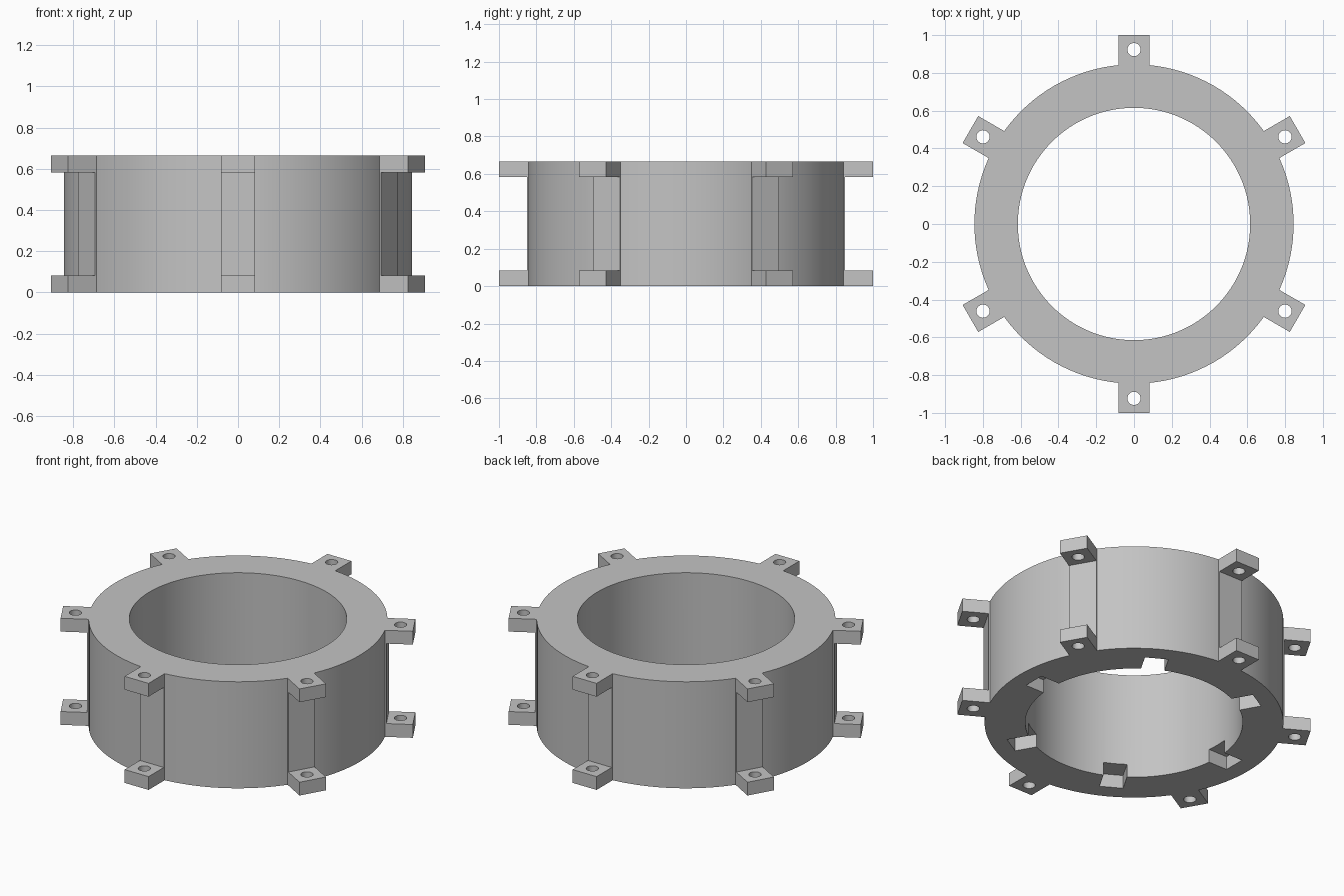
import bpy
import bmesh
from math import radians
from mathutils import Matrix, Vector

if "Cube" in bpy.data.objects:
    bpy.data.objects.remove(bpy.data.objects["Cube"], do_unlink=True)

HEIGHT = 0.665
OUTER, INNER = 0.845, 0.615
TAB_TIP, TAB_WIDTH, TAB_THICK = 1.0, 0.165, 0.083
PAD_FACE = 0.85
HOLE_POS, HOLE_RADIUS = 0.923, 0.035


def finish(name, bm):
    mesh = bpy.data.meshes.new(name)
    bm.to_mesh(mesh)
    bm.free()
    obj = bpy.data.objects.new(name, mesh)
    bpy.context.collection.objects.link(obj)
    return obj


def add_cylinder(bm, radius, z0, z1, segments, x=0, turn=0):
    place = Matrix.Rotation(radians(turn), 4, 'Z') @ Matrix.Translation((x, 0, (z0 + z1) / 2))
    bmesh.ops.create_cone(bm, cap_ends=True, segments=segments, radius1=radius,
                          radius2=radius, depth=z1 - z0, matrix=place)


def cylinder(name, radius, z0, z1):
    bm = bmesh.new()
    add_cylinder(bm, radius, z0, z1, 120)
    return finish(name, bm)


def radial_boxes(name, r0, r1, width, z0, z1, start):
    """Six boxes spaced evenly around the axis."""
    bm = bmesh.new()
    for i in range(6):
        place = (Matrix.Rotation(radians(start + 60 * i), 4, 'Z')
                 @ Matrix.Translation(((r0 + r1) / 2, 0, (z0 + z1) / 2))
                 @ Matrix.Diagonal(Vector((r1 - r0, width, z1 - z0, 1))))
        bmesh.ops.create_cube(bm, size=1, matrix=place)
    return finish(name, bm)


def combine(target, tool, operation):
    mod = target.modifiers.new(operation.title(), 'BOOLEAN')
    mod.operation = operation
    mod.solver = 'EXACT'
    mod.object = tool
    bpy.context.view_layer.objects.active = target
    bpy.ops.object.modifier_apply(modifier=mod.name)
    bpy.data.objects.remove(tool, do_unlink=True)


# Outer drum with six full-height posts
ring = cylinder("mounting_ring", OUTER, 0, HEIGHT)
combine(ring, radial_boxes("posts", 0.72, TAB_TIP, TAB_WIDTH, 0, HEIGHT, 30), 'UNION')

# Cut the posts back to flat pads, leaving upper and lower tabs
combine(ring, radial_boxes("gaps", PAD_FACE, 1.2, 0.25, TAB_THICK,
                           HEIGHT - TAB_THICK, 30), 'DIFFERENCE')

# Central bore
combine(ring, cylinder("bore", INNER, -0.1, HEIGHT + 0.1), 'DIFFERENCE')

# Notches in the bottom inner edge, midway between the tabs
combine(ring, radial_boxes("notches", 0.5, 0.74, 0.135, -0.1, TAB_THICK, 0), 'DIFFERENCE')

# Bolt holes through the tabs
holes = bmesh.new()
for i in range(6):
    add_cylinder(holes, HOLE_RADIUS, -0.1, HEIGHT + 0.1, 32, HOLE_POS, 30 + 60 * i)
combine(ring, finish("bolt_holes", holes), 'DIFFERENCE')

# Plain grey finish
grey = bpy.data.materials.new("light_grey")
grey.use_nodes = True
colour = (0.55, 0.55, 0.55, 1)
grey.diffuse_color = colour
grey.node_tree.nodes["Principled BSDF"].inputs["Base Color"].default_value = colour
ring.data.materials.clear()
ring.data.materials.append(grey)
for face in ring.data.polygons:
    face.material_index = 0

bpy.ops.object.select_all(action='DESELECT')
ring.select_set(True)
bpy.context.view_layer.objects.active = ring
bpy.ops.object.shade_smooth_by_angle(angle=radians(20))
